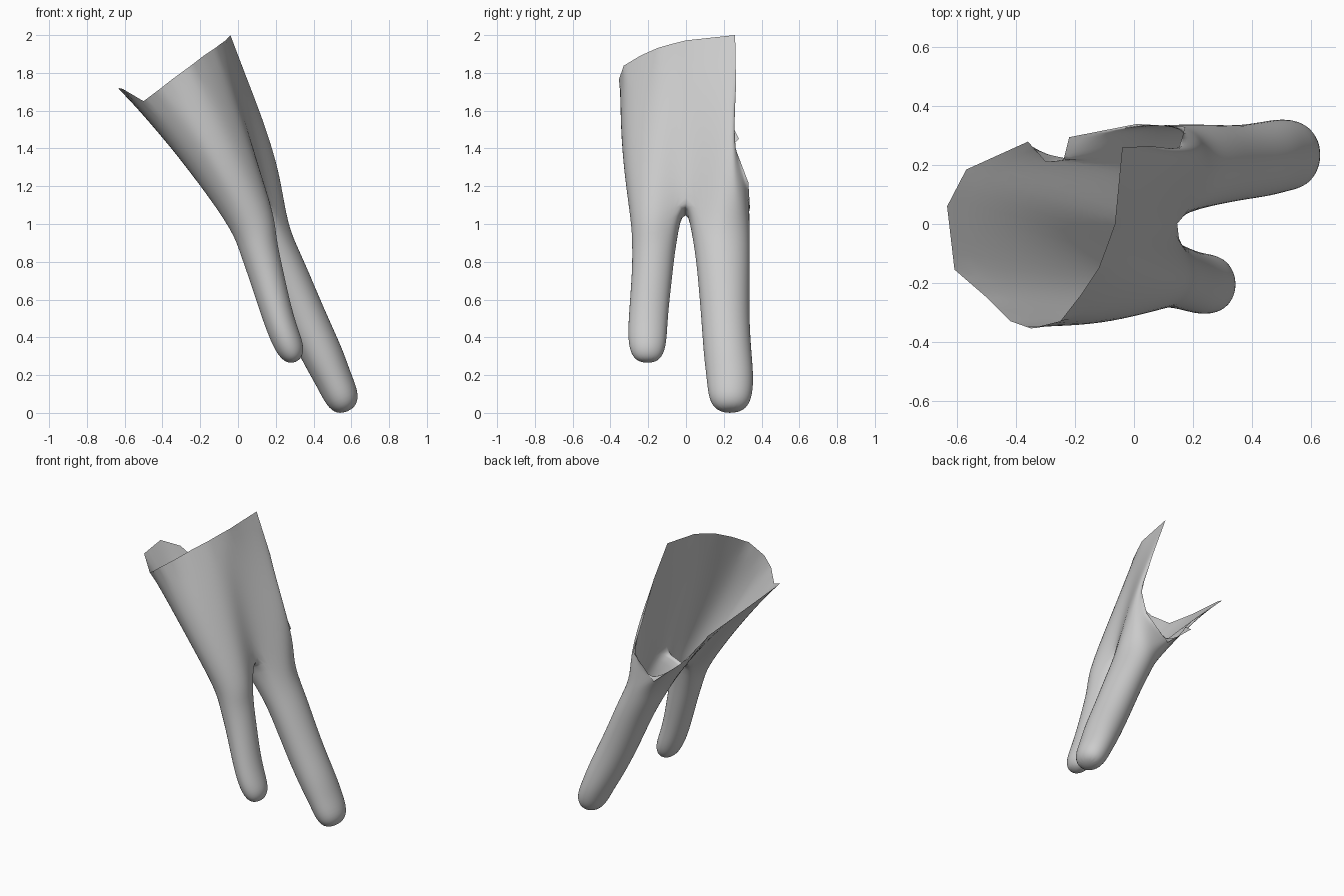
import bpy, bmesh
from math import radians, cos, sin
from mathutils import Vector

if "Cube" in bpy.data.objects:
    bpy.data.objects.remove(bpy.data.objects["Cube"])

# Open rim of the hand: back of hand, thumb-side cut, palm, outer edge
RIM = [(-.065, 0, 1.972), (-.04, .26, 2.0), (.06, .265, 1.73), (.15, .25, 1.43),
       (.175, .33, 1.22), (.01, .34, 1.06), (-.22, .295, 1.26), (-.24, .215, 1.32),
       (-.30, .21, 1.39), (-.36, .28, 1.45), (-.57, .185, 1.65), (-.635, .06, 1.72),
       (-.61, -.155, 1.715), (-.5, -.25, 1.65), (-.42, -.33, 1.71), (-.35, -.355, 1.765),
       (-.25, -.33, 1.838), (-.18, -.24, 1.892), (-.12, -.15, 1.932), (-.09, -.07, 1.955)]
# Finger sections: centre x, y, z, half thickness, half width
LONG = [(.145, .185, .98, .125, .155), (.185, .192, .88, .118, .148), (.25, .2, .75, .115, .14),
        (.355, .208, .5, .114, .127), (.45, .222, .3, .112, .128), (.505, .235, .18, .098, .125),
        (.555, .235, .07, .094, .115), (.573, .235, .018, .058, .075)]
SHORT = [(.085, -.165, 1.0, .12, .125), (.105, -.17, .89, .105, .116), (.145, -.178, .75, .095, .108),
         (.207, -.2, .52, .083, .104), (.25, -.205, .4, .08, .104), (.283, -.205, .325, .073, .092),
         (.3, -.205, .28, .044, .062)]
U = Vector((.93, 0, .37))       # thickness direction of the fingers
ANGLES = [-45 + 27 * i for i in range(11)] + [225 + 22.5 * i for i in (1, 2, 3)]

bm = bmesh.new()
vcrease = bm.verts.layers.float.new('crease_vert')


def section(s, side):
    x, y, z, a, b = s
    return [Vector((x, y, z)) + U * a * 1.02 * cos(radians(t))
            + Vector((0, side * b * 1.02 * sin(radians(t)), 0)) for t in ANGLES]


def add(points):
    return [bm.verts.new(p) for p in points]


def bridge(a, b):
    n = len(a)
    for i in range(n):
        bm.faces.new((a[i], a[(i + 1) % n], b[(i + 1) % n], b[i]))


# Knuckle ring: both finger bases joined across a raised web
pl, ps = section(LONG[0], 1), section(SHORT[0], -1)
web = [(pl[i] + ps[i]) / 2 + Vector((-.075, 0, .17)) for i in (0, 10, 11, 12, 13)]
base = [web[0]] + pl[1:10] + [web[1]] + ps[9:0:-1]

# Palm shell from the rim down to the knuckles
rim = [Vector(p) for p in RIM]
prev = add(rim)
for v in prev:
    v[vcrease] = 1.0
for t in (.33, .67):
    ring = [p.lerp(q, t) for p, q in zip(rim, base)]
    for i, m in enumerate(ring):
        if m.y < -.1:
            m.y *= 1.06
        if i in (1, 2, 3):
            m.x += .03
        if 10 <= i <= 14:
            m.x += .02
    cur = add(ring)
    bridge(prev, cur)
    prev = cur
knuckle = add(base)
bridge(prev, knuckle)

# Two fingers sharing the web seam
seam = add(web[2:])
for loop, secs, side in ((knuckle[:11] + seam, LONG, 1),
                         ([knuckle[-i] for i in range(11)] + seam, SHORT, -1)):
    for s in secs[1:]:
        cur = add(section(s, side))
        bridge(loop, cur)
        loop = cur
    tip = bm.verts.new(sum((v.co for v in loop), Vector()) / 14 + Vector((.006, 0, -.014)))
    for i in range(14):
        bm.faces.new((loop[i], loop[(i + 1) % 14], tip))

bmesh.ops.recalc_face_normals(bm, faces=bm.faces)
me = bpy.data.meshes.new("two_finger_hand")
bm.to_mesh(me)
bm.free()
for p in me.polygons:
    p.use_smooth = True
hand = bpy.data.objects.new("two_finger_hand", me)
bpy.context.collection.objects.link(hand)
sub = hand.modifiers.new("smooth", 'SUBSURF')
sub.levels = sub.render_levels = 2
